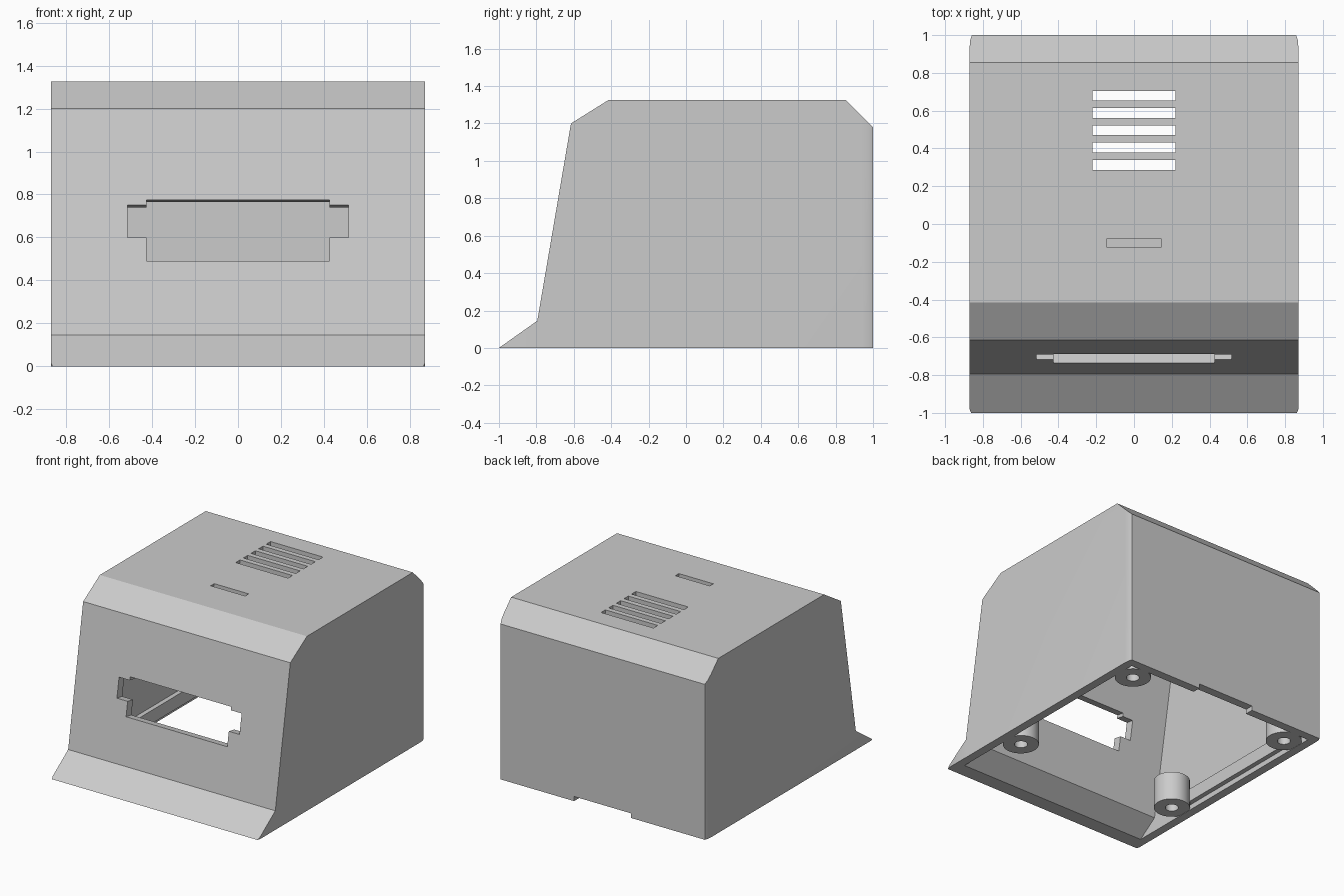
import bpy, bmesh, math
from mathutils import Vector, Matrix

if "Cube" in bpy.data.objects:
    bpy.data.objects.remove(bpy.data.objects["Cube"], do_unlink=True)

grey = bpy.data.materials.new("plain_grey")
grey.use_nodes = True
COLOUR = (0.6, 0.6, 0.6, 1)
grey.diffuse_color = COLOUR
grey.node_tree.nodes["Principled BSDF"].inputs["Base Color"].default_value = COLOUR


def finish(name, bm):
    bmesh.ops.recalc_face_normals(bm, faces=bm.faces)
    mesh = bpy.data.meshes.new(name)
    bm.to_mesh(mesh)
    bm.free()
    mesh.materials.append(grey)
    obj = bpy.data.objects.new(name, mesh)
    bpy.context.collection.objects.link(obj)
    return obj


def prism(name, points, along):
    """Extrude a closed ring of 3D points along a vector."""
    bm = bmesh.new()
    face = bm.faces.new([bm.verts.new(p) for p in points])
    ext = bmesh.ops.extrude_face_region(bm, geom=[face])
    moved = [v for v in ext["geom"] if isinstance(v, bmesh.types.BMVert)]
    bmesh.ops.translate(bm, verts=moved, vec=along)
    return finish(name, bm)


def box(name, centre, size, tilt=0):
    bm = bmesh.new()
    m = Matrix.Translation(centre) @ Matrix.Rotation(tilt, 4, "X") @ Matrix.Diagonal((*size, 1))
    bmesh.ops.create_cube(bm, size=1, matrix=m)
    return finish(name, bm)


def cylinder(name, x, y, z0, z1, radius):
    bm = bmesh.new()
    bmesh.ops.create_cone(bm, cap_ends=True, segments=40, radius1=radius, radius2=radius,
                          depth=z1 - z0, matrix=Matrix.Translation((x, y, (z0 + z1) / 2)))
    return finish(name, bm)


def boolean(target, tool, operation="DIFFERENCE"):
    mod = target.modifiers.new("cut", "BOOLEAN")
    mod.object, mod.operation, mod.solver = tool, operation, "EXACT"
    bpy.context.view_layer.objects.active = target
    bpy.ops.object.modifier_apply(modifier=mod.name)
    bpy.data.objects.remove(tool, do_unlink=True)


def smooth(obj):
    bpy.ops.object.select_all(action="DESELECT")
    obj.select_set(True)
    bpy.context.view_layer.objects.active = obj
    bpy.ops.object.shade_smooth_by_angle(angle=math.radians(20))


def inset(points, distances):
    """Move each edge of a counter-clockwise outline inward by its own distance."""
    lines = []
    for i, p in enumerate(points):
        d = (points[(i + 1) % len(points)] - p).normalized()
        lines.append((p + Vector((-d.y, d.x)) * distances[i], d))
    result = []
    for i, (p, d) in enumerate(lines):
        q, e = lines[i - 1]
        result.append(q + e * ((p - q).cross(d) / e.cross(d)))
    return result


# Shell: side profile, starting with the open bottom edge
HALF, WALL = 0.87, 0.065
outline = [Vector(p) for p in ((-1, 0), (1, 0), (1, 1.18), (0.855, 1.325),
                               (-0.415, 1.325), (-0.615, 1.2), (-0.795, 0.145))]
inner = inset(outline, [-0.1] + [WALL] * 6)
shell = prism("shell", [(-HALF, *p) for p in outline], (2 * HALF, 0, 0))

# Softened vertical corners
right = [(0.863, -1), (HALF, -0.98), (HALF, 0.94), (0.867, 0.975), (0.858, 1)]
plan = right + [(-x, y) for x, y in reversed(right)]
boolean(shell, prism("plan", [(x, y, -0.2) for x, y in plan], (0, 0, 2)), "INTERSECT")

# Hollow interior, open at the bottom
side = HALF - WALL
boolean(shell, prism("cavity", [(-side, *p) for p in inner], (2 * side, 0, 0)))

# Display window with side tabs, square to the sloping front
lean = math.atan2(0.18, 1.055)
for width, low, high in ((0.85, 0.49, 0.775), (1.03, 0.6, 0.75)):
    mid = (low + high) / 2
    y = -0.795 + (mid - 0.145) * math.tan(lean)
    boolean(shell, box("window", (0, y, mid), (width, 0.3, (high - low) / math.cos(lean)), -lean))

# Roof vents, shallow roof recess and rear cable notch
for i in range(5):
    boolean(shell, box("vent", (0, 0.313 + 0.0915 * i, 1.3), (0.44, 0.052, 0.2)))
boolean(shell, box("recess", (0, -0.1, 1.345), (0.29, 0.042, 0.1)))
boolean(shell, box("notch", (0, 1, -0.015), (0.48, 0.2, 0.1)))
smooth(shell)

# Screw bosses and the rails joining them
for sx, label in ((1, "left"), (-1, "right")):
    for y, end in ((-0.41, "front"), (0.81, "back")):
        boss = cylinder(f"{end}_{label}_screw_boss", sx * 0.69, y, 0.002, 0.22, 0.126)
        boolean(boss, cylinder("hole", sx * 0.69, y, -0.1, 0.19, 0.046))
        smooth(boss)
    box(f"{label}_rail", (sx * 0.795, 0.2, 0.09), (0.05, 1.1, 0.1))
